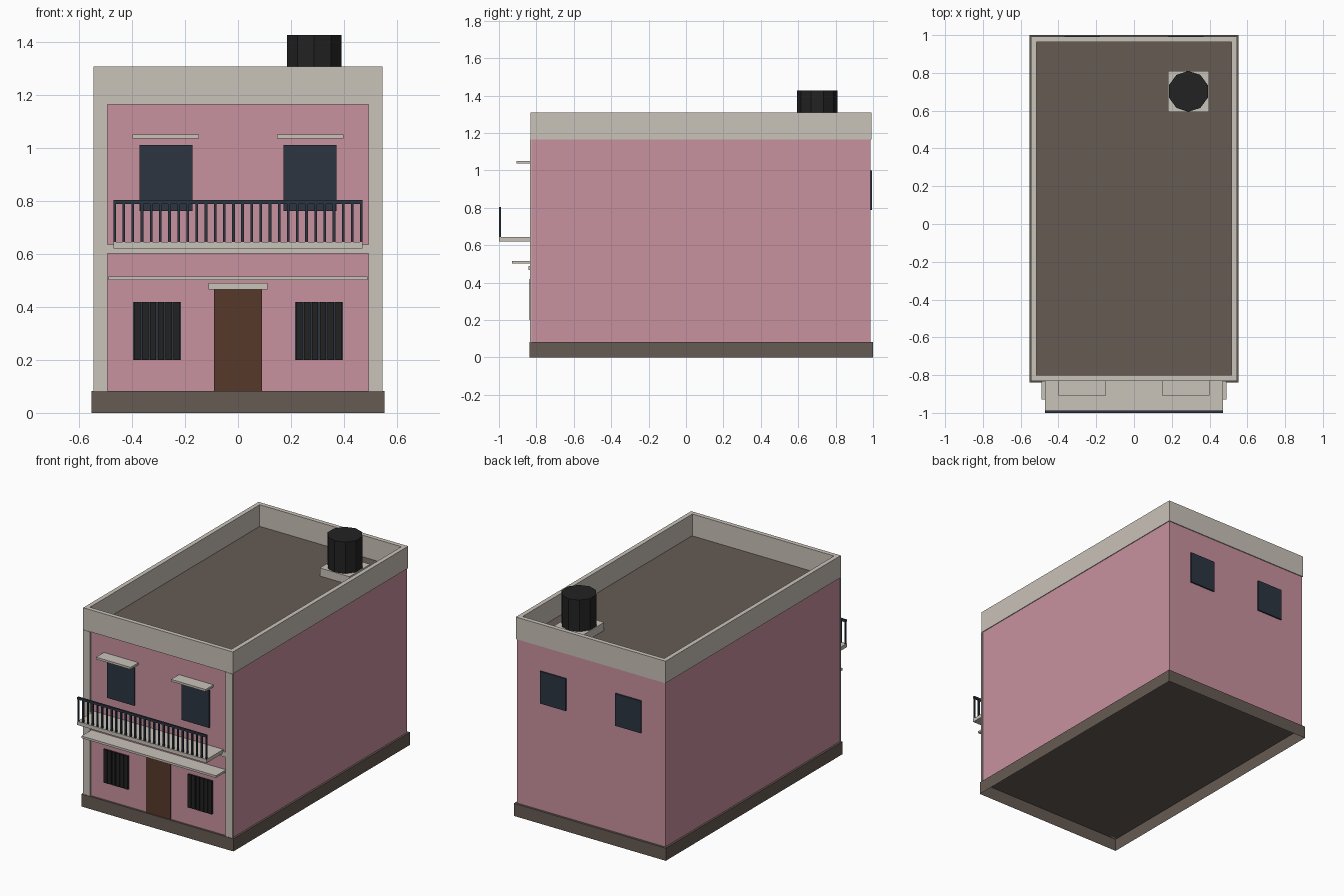
import bpy
import bmesh
from mathutils import Vector

cube = bpy.data.objects.get("Cube")
if cube:
    bpy.data.objects.remove(cube, do_unlink=True)


def material(name, hex_colour):
    """Flat material from an sRGB hex string, stored as linear values."""
    srgb = [c / 255 for c in bytes.fromhex(hex_colour)]
    lin = [c / 12.92 if c < 0.04 else ((c + 0.055) / 1.055) ** 2.4 for c in srgb]
    mat = bpy.data.materials.new(name)
    mat.use_nodes = True
    mat.diffuse_color = (*lin, 1)
    mat.node_tree.nodes["Principled BSDF"].inputs["Base Color"].default_value = (*lin, 1)
    return mat


PINK = material("pink_plaster", "c9929f")
STONE = material("pale_stone", "c9c2b9")
BROWN = material("grey_brown", "665b53")
GLASS = material("dark_blue", "2c3541")
BLACK = material("soft_black", "222222")
WOOD = material("door_wood", "57382a")


def finish(name, bm, mat):
    mesh = bpy.data.meshes.new(name)
    bm.to_mesh(mesh)
    bm.free()
    mesh.materials.append(mat)
    obj = bpy.data.objects.new(name, mesh)
    bpy.context.scene.collection.objects.link(obj)
    return obj


def add_box(bm, x, y, z):
    """Add a box spanning the given (low, high) ranges."""
    lo, hi = Vector((x[0], y[0], z[0])), Vector((x[1], y[1], z[1]))
    for v in bmesh.ops.create_cube(bm, size=1)["verts"]:
        v.co = (lo + hi) / 2 + v.co * (hi - lo)


def box(name, x, y, z, mat, open_sides=()):
    """Box part; open_sides lists the z normals of faces to leave out."""
    bm = bmesh.new()
    add_box(bm, x, y, z)
    bm.normal_update()
    gone = [f for f in bm.faces if round(f.normal.z) in open_sides and abs(f.normal.z) > 0.5]
    bmesh.ops.delete(bm, geom=gone, context="FACES_ONLY")
    return finish(name, bm, mat)


def pair(name, x, y, z, mat):
    """Box part on the left, mirrored to the right."""
    box("left_" + name, x, y, z, mat)
    box("right_" + name, (-x[1], -x[0]), y, z, mat)


WALL = -0.825     # front wall plane
BACK = 0.986      # back wall plane
BASE = 0.083      # top of the plinth
TOP = 1.164       # top of the walls

# Main volumes
box("plinth", (-0.553, 0.553), (-0.838, 1.0), (0, BASE), BROWN, open_sides=(-1,))
box("walls", (-0.54, 0.54), (WALL, BACK), (BASE, TOP), PINK, open_sides=(-1,))
box("roof_deck", (-0.518, 0.518), (-0.8, 0.965), (TOP - 0.02, TOP + 0.003), BROWN)

# Parapet ring around the roof
parapet = box("parapet", (-0.545, 0.545), (-0.832, 0.992), (TOP, 1.309), STONE, open_sides=(-1, 1))
shell = parapet.modifiers.new("thickness", "SOLIDIFY")
shell.thickness = 0.029
shell.offset = -1
shell.use_even_offset = True

# Facade frame
pair("pilaster", (0.493, 0.545), (-0.835, WALL), (BASE, TOP), STONE)
box("floor_band", (-0.493, 0.493), (-0.835, WALL), (0.603, 0.636), STONE)
box("lower_canopy", (-0.49, 0.49), (-0.929, WALL), (0.502, 0.516), STONE)

# Door
box("door", (-0.09, 0.09), (WALL - 0.006, WALL), (BASE, 0.467), WOOD)
box("door_lintel", (-0.112, 0.112), (-0.843, WALL), (0.467, 0.49), STONE)

# Windows
pair("upper_window", (0.172, 0.372), (WALL - 0.007, WALL), (0.762, 1.011), GLASS)
pair("window_canopy", (0.147, 0.399), (-0.907, WALL), (1.037, 1.051), STONE)
pair("lower_window", (0.216, 0.396), (WALL - 0.004, WALL), (0.2, 0.419), GLASS)
pair("back_window", (0.181, 0.368), (BACK, BACK + 0.0095), (0.788, 1.0), GLASS)

# Window grilles
BARS = 6
for side, start in (("left", 0.216), ("right", -0.396)):
    bm = bmesh.new()
    pitch = 0.18 / BARS
    for i in range(BARS):
        x = start + i * pitch
        add_box(bm, (x + 0.003, x + pitch - 0.003), (WALL - 0.012, WALL - 0.003), (0.2, 0.419))
    finish(side + "_window_grille", bm, BLACK)

# Balcony
box("balcony_slab", (-0.471, 0.471), (-1.0, WALL), (0.621, 0.645), STONE)
box("balcony_handrail", (-0.471, 0.471), (-1.0, -0.988), (0.789, 0.804), GLASS)
bm = bmesh.new()
COUNT = 28
for i in range(COUNT):
    x = -0.466 + 0.932 * i / (COUNT - 1)
    add_box(bm, (x - 0.005, x + 0.005), (-0.999, -0.989), (0.645, 0.79))
finish("balcony_balusters", bm, GLASS)

# Roof water tank on its base
box("tank_base", (0.18, 0.396), (0.594, 0.81), (TOP, 1.22), STONE)
bpy.ops.mesh.primitive_cylinder_add(vertices=10, radius=0.108, depth=0.208, location=(0.288, 0.702, 1.324))
tank = bpy.context.object
tank.name = "water_tank"
tank.data.materials.append(BLACK)
